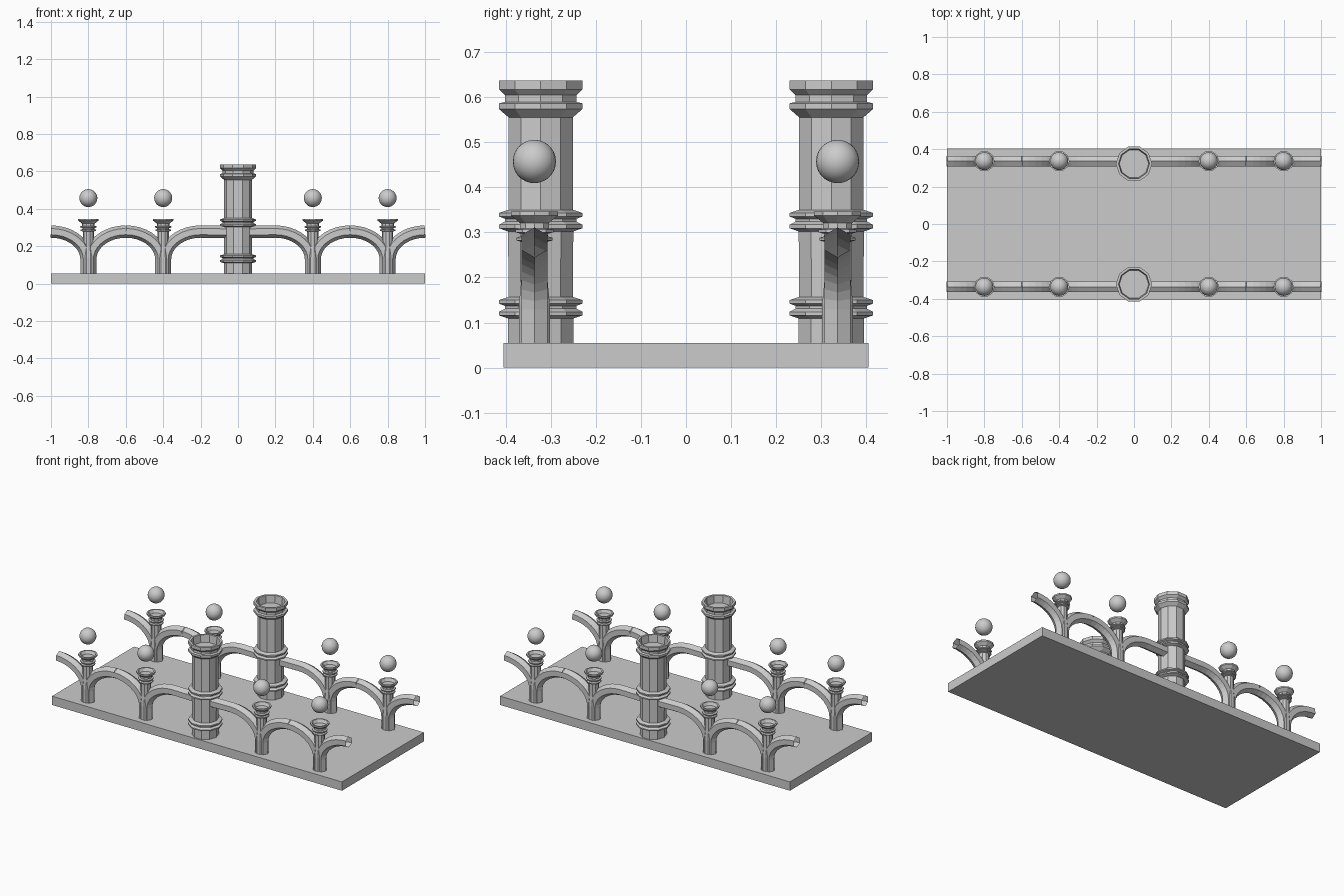
import bpy, bmesh, math
from mathutils import Vector

if "Cube" in bpy.data.objects:
    bpy.data.objects.remove(bpy.data.objects["Cube"])


def make_object(name, bm, loc=(0, 0, 0)):
    bmesh.ops.recalc_face_normals(bm, faces=bm.faces)
    me = bpy.data.meshes.new(name)
    bm.to_mesh(me)
    bm.free()
    ob = bpy.data.objects.new(name, me)
    ob.location = loc
    bpy.context.collection.objects.link(ob)
    return ob


def skin(bm, rings):
    for a, b in zip(rings, rings[1:]):
        n = len(a)
        for i in range(n):
            bm.faces.new((a[i], a[(i + 1) % n], b[(i + 1) % n], b[i]))


def lathe(name, profile, sides, loc):
    bm = bmesh.new()
    rings = []
    for r, z in profile:
        rings.append([bm.verts.new((r * math.cos(math.tau * i / sides),
                                    r * math.sin(math.tau * i / sides), z))
                      for i in range(sides)])
    skin(bm, rings)
    bm.faces.new(rings[0])
    bm.faces.new(rings[-1])
    return make_object(name, bm, loc)


def hex_tube(name, path, radius, loc):
    # hexagonal tube swept along a path in the xz plane, open at the ends
    bm = bmesh.new()
    pts = [Vector((x, 0, z)) for x, z in path]
    rings = []
    for k, p in enumerate(pts):
        t = (pts[min(k + 1, len(pts) - 1)] - pts[max(k - 1, 0)]).normalized()
        normal = Vector((-t.z, 0, t.x))
        side = Vector((0, 1, 0))
        rings.append([bm.verts.new(p + radius * (math.cos(i * math.pi / 3) * normal
                                                 + math.sin(i * math.pi / 3) * side))
                      for i in range(6)])
    skin(bm, rings)
    return make_object(name, bm, loc)


# deck slab
bm = bmesh.new()
bmesh.ops.create_cube(bm, size=1)
bmesh.ops.scale(bm, vec=(2, 0.808, 0.055), verts=bm.verts)
make_object("deck", bm, (0, 0, 0.0275))


def collar(z):
    # pair of rings around the main pillar
    return [(0.076, z), (0.097, z + 0.007), (0.097, z + 0.015), (0.083, z + 0.022),
            (0.083, z + 0.028), (0.097, z + 0.033), (0.097, z + 0.041), (0.075, z + 0.048)]


pillar = ([(0.076, 0.05)] + collar(0.109) + collar(0.302) +
          [(0.075, 0.555), (0.097, 0.573), (0.097, 0.586), (0.083, 0.589), (0.083, 0.604),
           (0.097, 0.617), (0.097, 0.637), (0.083, 0.637), (0.078, 0.59)])

post = [(0.036, 0.05), (0.036, 0.14), (0.03, 0.2), (0.03, 0.279), (0.042, 0.282),
        (0.042, 0.288), (0.032, 0.291), (0.032, 0.297), (0.044, 0.3), (0.044, 0.306),
        (0.034, 0.309), (0.034, 0.321), (0.055, 0.337), (0.055, 0.346),
        (0.046, 0.346), (0.036, 0.328)]

# half arch: straight foot, then a quarter ellipse up to the crown
arch = [(0.01, 0.05)] + [(0.2 - 0.19 * math.cos(math.pi / 2 * i / 9),
                          0.13 + 0.148 * math.sin(math.pi / 2 * i / 9)) for i in range(10)]

for sy in (-1, 1):
    lathe("main_pillar", pillar, 10, (0, sy * 0.322, 0))
    y = sy * 0.336
    for px in (-0.8, -0.4, 0.4, 0.8):
        lathe("railing_post", post, 10, (px, y, 0))
        for d in (-1, 1):
            path = [(d * x, z) for x, z in arch]
            if abs(px + d * 0.2) < 0.3:          # run on into the pillar
                path.append((d * 0.35, 0.276))
            hex_tube("railing_arch", path, 0.033, (px, y, 0))
        # floating lamp globe
        bpy.ops.mesh.primitive_uv_sphere_add(segments=24, ring_count=14, radius=0.048,
                                             location=(px, y, 0.457))
        bpy.context.object.name = "lamp_globe"
        bpy.ops.object.shade_smooth()
